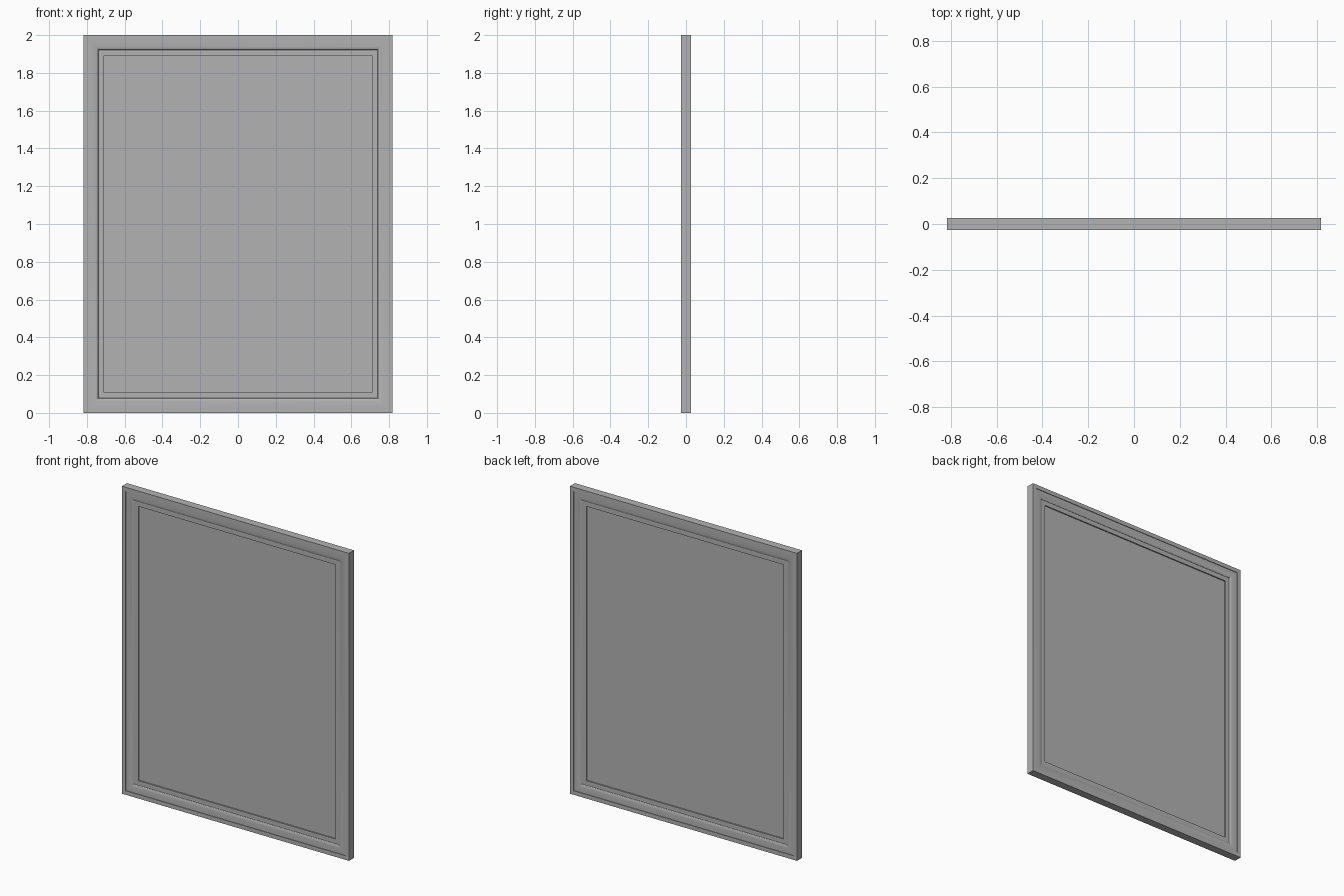
import bpy, bmesh, math

cube = bpy.data.objects.get("Cube")
if cube:
    bpy.data.objects.remove(cube, do_unlink=True)

WIDTH, HEIGHT, HALF_DEPTH = 1.634, 2.0, 0.026
RIM, COVE, OPENING = 0.026, 0.078, 0.108    # distances in from the outer edge
PANEL_HALF = 0.004

grey = bpy.data.materials.new("plain grey")
grey.use_nodes = True
grey.diffuse_color = (0.45, 0.45, 0.45, 1)
grey.node_tree.nodes["Principled BSDF"].inputs["Base Color"].default_value = grey.diffuse_color


def add_object(name, bm):
    bmesh.ops.recalc_face_normals(bm, faces=bm.faces)
    mesh = bpy.data.meshes.new(name)
    bm.to_mesh(mesh)
    bm.free()
    mesh.materials.append(grey)
    obj = bpy.data.objects.new(name, mesh)
    bpy.context.collection.objects.link(obj)
    return obj


def rectangle_loop(bm, inset, y):
    x, z0, z1 = WIDTH / 2 - inset, inset, HEIGHT - inset
    return [bm.verts.new((px, y, pz)) for px, pz in ((-x, z0), (x, z0), (x, z1), (-x, z1))]


# Moulding section: flat rim, small step, rounded slope, flat ledge
section = [(0, HALF_DEPTH), (RIM, HALF_DEPTH), (RIM, HALF_DEPTH - 0.004)]
STEPS = 8
for i in range(1, STEPS + 1):
    a = math.pi / 2 * i / STEPS
    section.append((RIM + (COVE - RIM) * math.sin(a),
                    HALF_DEPTH - 0.004 - 0.010 * (1 - math.cos(a))))
section.append((OPENING, HALF_DEPTH - 0.014))

# Frame: mitred sweep of the section, the same on front and back
bm = bmesh.new()
ring = [(d, -y) for d, y in section] + [(d, y) for d, y in reversed(section)]
loops = [rectangle_loop(bm, d, y) for d, y in ring]
for a, b in zip(loops, loops[1:] + loops[:1]):
    for i in range(4):
        j = (i + 1) % 4
        bm.faces.new((a[i], a[j], b[j], b[i]))
frame = add_object("moulded_frame", bm)

# Centre panel, let into the frame
bm = bmesh.new()
bmesh.ops.create_cube(bm, size=1)
for v in bm.verts:
    v.co.x *= WIDTH - 2 * OPENING + 0.01
    v.co.y *= 2 * PANEL_HALF
    v.co.z = v.co.z * (HEIGHT - 2 * OPENING + 0.01) + HEIGHT / 2
add_object("centre_panel", bm)

# Smooth the rounded slope, keep the steps and mitres sharp
bpy.ops.object.select_all(action="DESELECT")
frame.select_set(True)
bpy.context.view_layer.objects.active = frame
bpy.ops.object.shade_smooth_by_angle(angle=math.radians(15))
